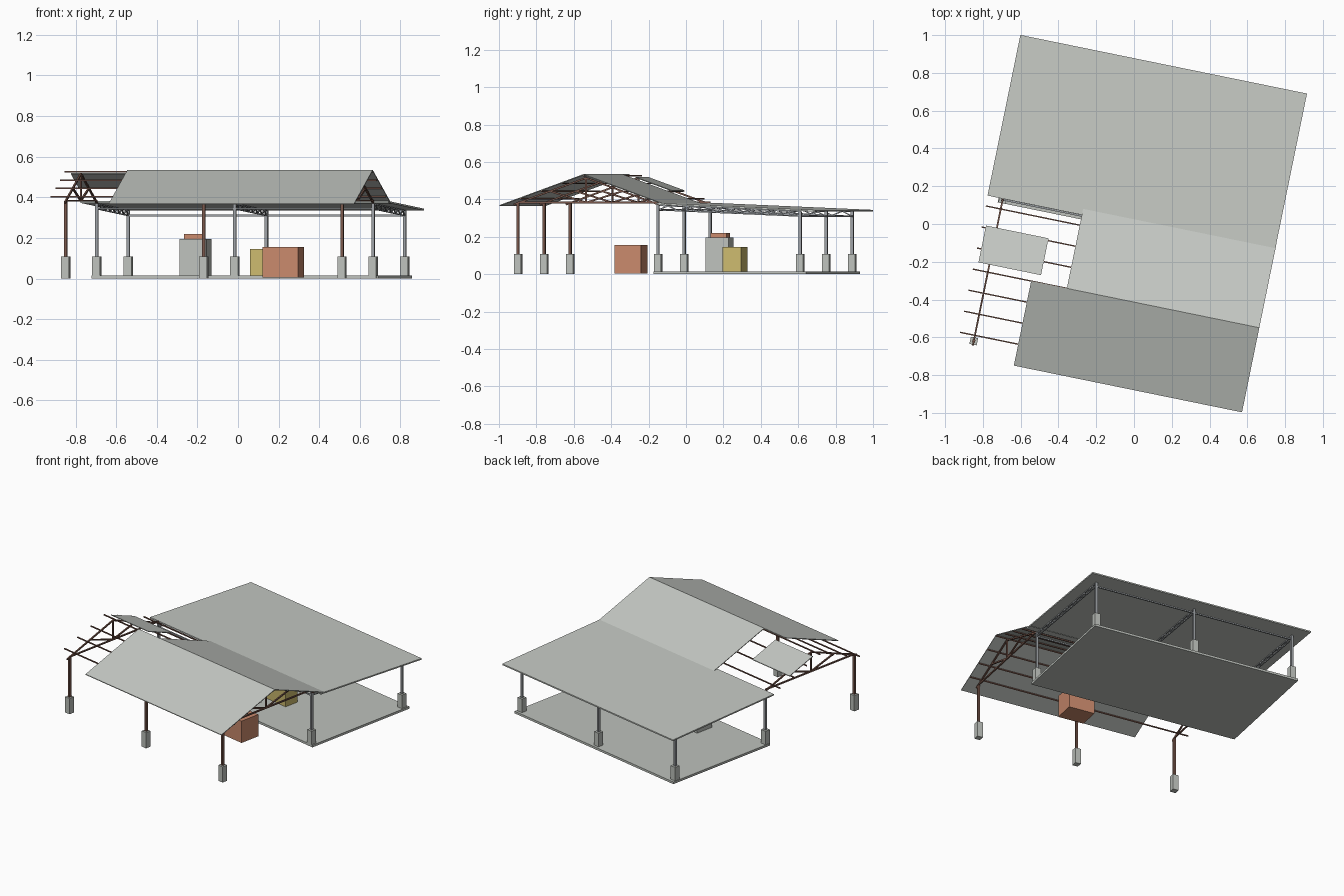
import bpy, bmesh, math
from mathutils import Matrix, Vector

cube = bpy.data.objects.get("Cube")
if cube:
    bpy.data.objects.remove(cube, do_unlink=True)

TURN = math.radians(-11.56)      # whole shelter is turned on its plot
COLUMNS_X = (-0.707, -0.013, 0.682)
FRONT, MIDDLE, BACK = -0.777, -0.013, 0.763
RIDGE_Y, RIDGE_Z, PITCH = -0.405, 0.535, 0.361


def material(name, color):
    m = bpy.data.materials.new(name)
    m.use_nodes = True
    m.diffuse_color = (*color, 1)
    m.node_tree.nodes["Principled BSDF"].inputs["Base Color"].default_value = (*color, 1)
    return m


SHEET = material("pale grey sheet", (0.56, 0.585, 0.55))
CONCRETE = material("concrete grey", (0.51, 0.535, 0.50))
STEEL = material("steel grey", (0.34, 0.36, 0.38))
TIMBER = material("dark brown timber", (0.19, 0.095, 0.07))
TERRACOTTA = material("terracotta", (0.58, 0.25, 0.15))
OCHRE = material("ochre yellow", (0.60, 0.49, 0.155))


def finish(name, bm, mat):
    bmesh.ops.recalc_face_normals(bm, faces=bm.faces)
    mesh = bpy.data.meshes.new(name)
    bm.to_mesh(mesh)
    bm.free()
    mesh.materials.append(mat)
    obj = bpy.data.objects.new(name, mesh)
    obj.rotation_euler.z = TURN
    bpy.context.collection.objects.link(obj)
    return obj


def box(name, x, y, z, mat):
    """Box from (low, high) pairs."""
    bm = bmesh.new()
    ends = list(zip(x, y, z))
    size = [b - a for a, b in zip(*ends)]
    mid = [(a + b) / 2 for a, b in zip(*ends)]
    bmesh.ops.create_cube(bm, size=1, matrix=Matrix.Translation(mid) @ Matrix.Diagonal((*size, 1)))
    return finish(name, bm, mat)


def bars(name, segments, width, mat):
    """Square bars between pairs of points, as one object."""
    bm = bmesh.new()
    for a, b in segments:
        a, b = Vector(a), Vector(b)
        d = (b - a).normalized()
        side = d.cross(Vector((0, 0, 1)))
        side = side.normalized() if side.length > 0.01 else Vector((1, 0, 0))
        up = side.cross(d)
        rot = Matrix((side, d, up)).transposed().to_4x4()
        size = Matrix.Diagonal((width, (b - a).length, width, 1))
        bmesh.ops.create_cube(bm, size=1, matrix=Matrix.Translation((a + b) / 2) @ rot @ size)
    return finish(name, bm, mat)


def slab(name, x, profile, thick, mat):
    """Thin sheet: a (y, z) line drawn along x, thickened downwards."""
    bm = bmesh.new()
    outline = profile + [(y, z - thick) for y, z in reversed(profile)]
    face = bm.faces.new([bm.verts.new((x[0], y, z)) for y, z in outline])
    new = bmesh.ops.extrude_face_region(bm, geom=[face])["geom"]
    bmesh.ops.translate(bm, vec=(x[1] - x[0], 0, 0),
                        verts=[v for v in new if isinstance(v, bmesh.types.BMVert)])
    return finish(name, bm, mat)


def gable(y, drop=0.0):
    return RIDGE_Z - PITCH * abs(y - RIDGE_Y) - drop


def lean(y, drop=0.0):
    return 0.381 - 0.043 * y - drop


# Roof sheets
def gable_sheet(name, x, y0, y1):
    slab(name, x, [(y0, gable(y0)), (y1, gable(y1))], 0.005, SHEET)


gable_sheet("front_roof_slope", (-0.473, 0.76), -0.862, RIDGE_Y)
gable_sheet("rear_roof_slope", (-0.28, 0.76), RIDGE_Y, 0.045)
gable_sheet("loose_roof_sheet", (-0.766, -0.428), -0.364, -0.165)
slab("lean_to_roof", (-0.79, 0.759), [(-0.008, lean(-0.008)), (0.86, lean(0.86))], 0.009, SHEET)

# Floor slab and column footings
box("floor_slab", (-0.73, 0.71), (-0.032, 0.8), (0, 0.015), CONCRETE)
for row, y in (("front", FRONT), ("middle", MIDDLE), ("back", BACK)):
    for i, x in enumerate(COLUMNS_X):
        h = 0.0195
        box(f"{row}_footing_{i + 1}", (x - h, x + h), (y - h, y + h), (0, 0.108), CONCRETE)

# Columns
bars("front_columns", [((x, FRONT, 0.1), (x, FRONT, gable(FRONT, 0.02))) for x in COLUMNS_X],
     0.015, TIMBER)
for row, y in (("middle", MIDDLE), ("back", BACK)):
    bars(f"{row}_columns", [((x, y, 0.1), (x, y, lean(y, 0.012))) for x in COLUMNS_X],
         0.015, STEEL)

# Timber trusses under the gable
chord_z = 0.383
truss = []
for x in COLUMNS_X:
    foot = (x, RIDGE_Y, chord_z)
    truss += [((x, FRONT, chord_z), (x, MIDDLE, chord_z)),
              (foot, (x, RIDGE_Y, gable(RIDGE_Y, 0.02)))]
    for end in (-0.80, -0.01):
        half = (RIDGE_Y + end) / 2
        truss += [((x, end, gable(end, 0.02)), (x, RIDGE_Y, gable(RIDGE_Y, 0.02))),
                  (foot, (x, half, gable(half, 0.02)))]
bars("gable_trusses", truss, 0.009, TIMBER)

# Purlins, evenly spaced across both slopes
purlin_y = [RIDGE_Y + 0.1138 * i for i in range(-3, 4)]
bars("purlins", [((-0.788, y, gable(y, 0.009)), (0.757, y, gable(y, 0.009))) for y in purlin_y],
     0.007, TIMBER)

# Lattice girders under the lean-to
lattice, steps = [], 14
for x in COLUMNS_X:
    for drop in (0.014, 0.038):
        lattice.append(((x, MIDDLE, lean(MIDDLE, drop)), (x, BACK, lean(BACK, drop))))
    ys = [MIDDLE + (BACK - MIDDLE) * i / steps for i in range(steps + 1)]
    for i in range(steps):
        a, b = (0.014, 0.038) if i % 2 else (0.038, 0.014)
        lattice.append(((x, ys[i], lean(ys[i], a)), (x, ys[i + 1], lean(ys[i + 1], b))))
bars("lattice_girders", lattice, 0.006, STEEL)
bars("cross_beams", [((COLUMNS_X[0], y, lean(y, 0.038)), (COLUMNS_X[2], y, lean(y, 0.038)))
                     for y in (MIDDLE, BACK)], 0.009, STEEL)

# Crates and equipment
box("terracotta_crate", (0.188, 0.366), (-0.316, -0.172), (0.005, 0.155), TERRACOTTA)
box("ochre_crate", (0.013, 0.183), (0.236, 0.338), (0.015, 0.145), OCHRE)
box("grey_cabinet", (-0.31, -0.174), (0.072, 0.197), (0.015, 0.195), CONCRETE)
box("cabinet_cap", (-0.289, -0.2), (0.092, 0.181), (0.195, 0.22), TERRACOTTA)
